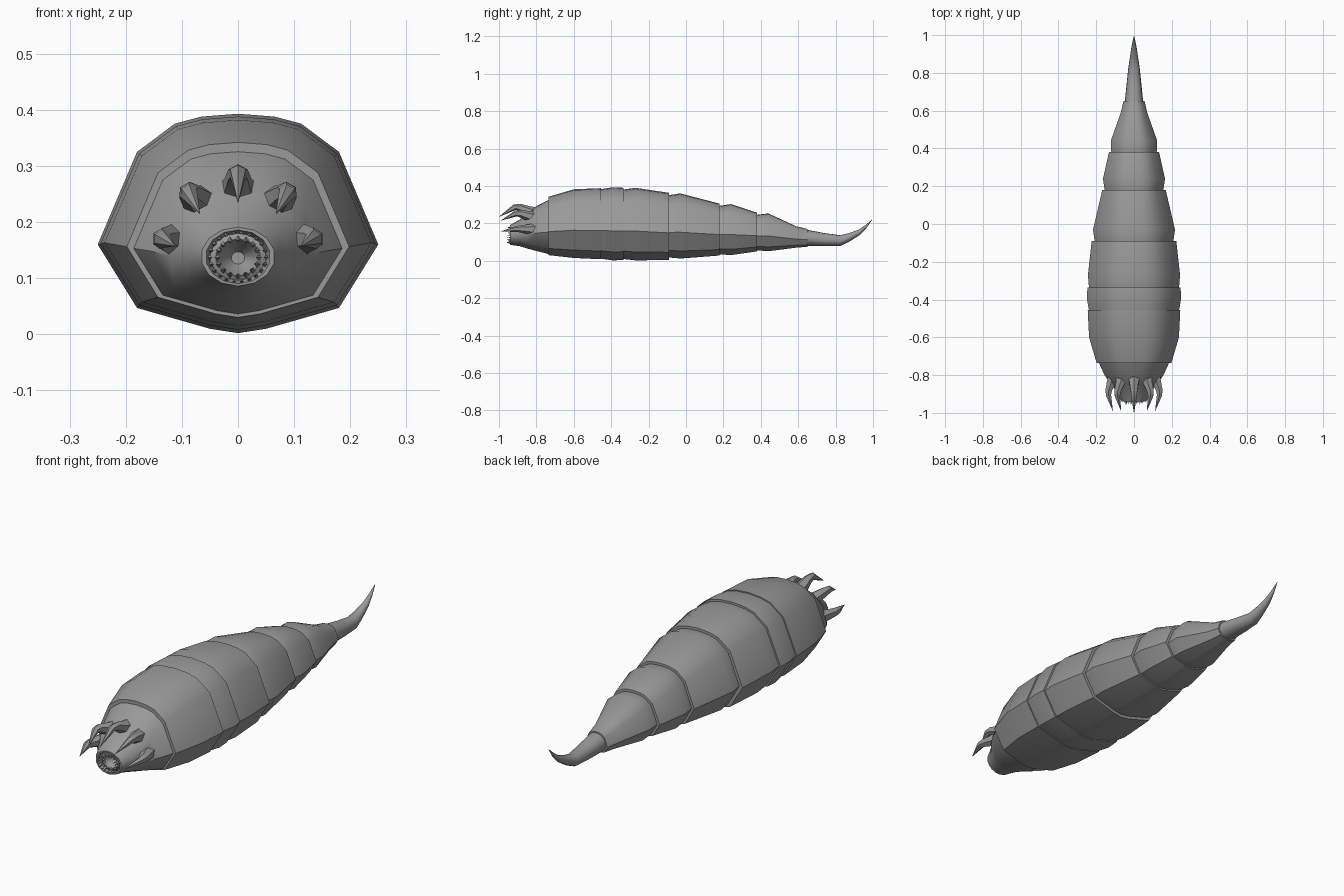
import bpy, bmesh, math
from mathutils import Vector

cube = bpy.data.objects.get("Cube")
if cube:
    bpy.data.objects.remove(cube, do_unlink=True)

grey = bpy.data.materials.new("dull grey skin")
grey.use_nodes = True
COLOUR = (0.32, 0.32, 0.32, 1)
grey.diffuse_color = COLOUR
grey.node_tree.nodes["Principled BSDF"].inputs["Base Color"].default_value = COLOUR

# Half outline of the body: side position, height (both as fractions)
HALF = [(0, 1), (.26, .987), (.45, .955), (.72, .826), (1, .404), (.72, .115), (.2, .02), (0, 0)]


def section(y, width, low, high, roundness=0):
    """Closed ring blending the angular body outline into a round one."""
    half = []
    for i, (x, t) in enumerate(HALF):
        a = math.pi * i / 7
        x += (math.sin(a) - x) * roundness
        t += (.5 + .5 * math.cos(a) - t) * roundness
        half.append(Vector((x * width, y, low + t * (high - low))))
    return half + [Vector((-p.x, p.y, p.z)) for p in half[-2:0:-1]]


def loft(name, rings, angle=40):
    """Skin a list of equal rings and cap both ends."""
    bm = bmesh.new()
    rows = [[bm.verts.new(p) for p in ring] for ring in rings]
    n = len(rows[0])
    for a, b in zip(rows, rows[1:]):
        for i in range(n):
            j = (i + 1) % n
            bm.faces.new((a[i], a[j], b[j], b[i]))
    bm.faces.new(rows[0])
    bm.faces.new(rows[-1][::-1])
    bmesh.ops.recalc_face_normals(bm, faces=bm.faces)
    mesh = bpy.data.meshes.new(name)
    bm.to_mesh(mesh)
    bm.free()
    mesh.materials.append(grey)
    obj = bpy.data.objects.new(name, mesh)
    bpy.context.collection.objects.link(obj)
    bpy.ops.object.select_all(action='DESELECT')
    obj.select_set(True)
    bpy.context.view_layer.objects.active = obj
    bpy.ops.object.shade_smooth_by_angle(angle=math.radians(angle))
    return obj


def circle(centre, direction, radius, sides):
    """Ring of points around a direction."""
    q = direction.to_track_quat('Z', 'X')
    return [centre + q @ Vector((math.cos(2 * math.pi * i / sides) * radius,
                                 math.sin(2 * math.pi * i / sides) * radius, 0))
            for i in range(sides)]


def horn(name, path, radii, sides=6):
    """Tapered spike along a bent path."""
    pts = [Vector(p) for p in path]
    rings = []
    for i, p in enumerate(pts):
        d = pts[min(i + 1, len(pts) - 1)] - pts[max(i - 1, 0)]
        rings.append(circle(p, d.normalized(), radii[i], sides))
    return loft(name, rings, 50)


# Overlapping body plates, front to back: y, half width, bottom, top
PLATES = [
    [(-.735, .198, .03, .342), (-.6, .238, .015, .382), (-.455, .245, .008, .388)],
    [(-.46, .238, .012, .382), (-.39, .25, .002, .393), (-.335, .246, .004, .39)],
    [(-.34, .238, .01, .38), (-.27, .244, .002, .39), (-.09, .224, .004, .363)],
    [(-.095, .208, .018, .35), (-.03, .217, .012, .36), (.18, .168, .028, .305)],
    [(.175, .155, .035, .293), (.24, .164, .03, .303), (.38, .133, .05, .257)],
    [(.375, .12, .056, .245), (.44, .123, .051, .253), (.59, .07, .07, .184), (.65, .056, .075, .17)],
]
for number, plate in enumerate(PLATES, 1):
    loft(f"body_segment_{number}", [section(*ring) for ring in plate])

# Head narrowing to a lip, then folding inward as a stepped throat
loft("head_and_mouth", [section(*ring) for ring in [
    (-.73, .188, .035, .328, 0), (-.8, .157, .052, .292, .15),
    (-.85, .122, .066, .252, .5), (-.89, .09, .078, .22, .8),
    (-.925, .074, .083, .2, 1), (-.94, .066, .086, .191, 1),
    (-.94, .058, .09, .186, 1), (-.92, .05, .096, .18, 1),
    (-.925, .04, .104, .17, 1), (-.90, .027, .113, .158, 1),
    (-.88, .012, .125, .147, 1)]])

# Upturned tail spike
loft("tail_spike", [section(*ring) for ring in [
    (.62, .05, .08, .17, .6), (.66, .048, .08, .163, .6),
    (.74, .04, .078, .148, .7), (.825, .031, .079, .136, .8),
    (.87, .024, .1, .147, .8), (.925, .016, .135, .167, .8),
    (.965, .008, .175, .195, .8), (.995, .001, .218, .221, .8)]], 50)

# Five hooked horns around the top of the head
RADII = (.042, .028, .02, .016, .0005)
horn("top_horn", [(0, -.79, .245), (0, -.84, .264), (0, -.885, .284),
                  (0, -.915, .287), (0, -1, .235)], RADII)
for side, label in ((1, "left"), (-1, "right")):
    horn(label + "_upper_horn", [(side * x, y, z) for x, y, z in (
        (.06, -.78, .225), (.072, -.84, .238), (.087, -.885, .252),
        (.088, -.91, .252), (.068, -.99, .215))], RADII)
    horn(label + "_side_horn", [(side * x, y, z) for x, y, z in (
        (.1, -.76, .165), (.118, -.83, .168), (.134, -.88, .17),
        (.135, -.905, .17), (.112, -.99, .157))], RADII)

# Two rows of small teeth inside the lip
for row, (count, radius, y) in enumerate(((22, .052, -.92), (16, .038, -.918)), 1):
    for i in range(count):
        a = 2 * math.pi * i / count
        out = Vector((math.cos(a), 0, math.sin(a) * .9))
        base = Vector((0, y, .137)) + out * radius
        tip = base + Vector((0, -.036 if i % 2 else -.028, 0)) - out * .006
        d = (tip - base).normalized()
        loft(f"tooth_row_{row}_{i + 1}", [circle(base, d, .006, 4), circle(tip, d, .0004, 4)], 20)
